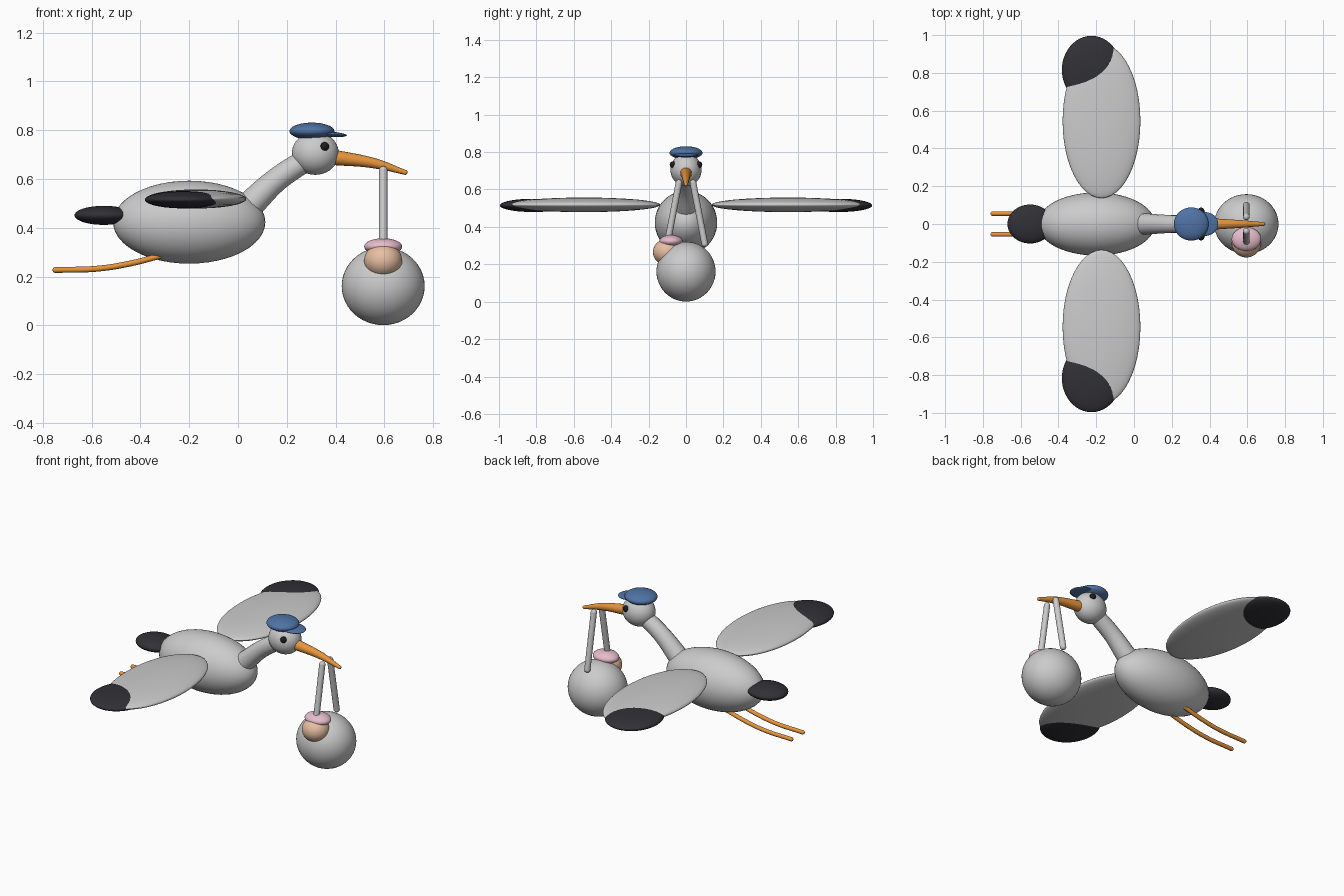
import bpy
from mathutils import Vector

if "Cube" in bpy.data.objects:
    bpy.data.objects.remove(bpy.data.objects["Cube"])


def material(name, r, g, b):
    m = bpy.data.materials.new(name)
    m.diffuse_color = (r, g, b, 1)
    m.use_nodes = True
    m.node_tree.nodes["Principled BSDF"].inputs["Base Color"].default_value = m.diffuse_color
    return m


BLACK = material("black", 0.03, 0.03, 0.037)
EYE = material("eye_black", 0.012, 0.012, 0.015)
ORANGE = material("orange", 0.8, 0.3, 0.045)
BLUE = material("blue", 0.08, 0.17, 0.38)
PINK = material("pink", 0.8, 0.5, 0.6)
SKIN = material("skin", 0.8, 0.52, 0.36)


def ellipsoid(name, center, radii, mat=None, tilt=0.0):
    bpy.ops.mesh.primitive_uv_sphere_add(segments=48, ring_count=24, radius=1,
                                         location=center, rotation=(0, tilt, 0))
    ob = bpy.context.object
    ob.name = name
    ob.scale = radii
    bpy.ops.object.shade_smooth()
    if mat:
        ob.data.materials.append(mat)
    return ob


def tube(name, points, radii, mat=None):
    """Smooth tapered tube through points, with rounded ends."""
    cu = bpy.data.curves.new(name, 'CURVE')
    cu.dimensions = '3D'
    cu.bevel_depth = 1
    cu.bevel_resolution = 6
    cu.use_fill_caps = True
    sp = cu.splines.new('BEZIER')
    sp.bezier_points.add(len(points) - 1)
    for bp, p, r in zip(sp.bezier_points, points, radii):
        bp.co = Vector(p)
        bp.radius = r
        bp.handle_left_type = bp.handle_right_type = 'AUTO'
    ob = bpy.data.objects.new(name, cu)
    bpy.context.collection.objects.link(ob)
    bpy.ops.object.select_all(action='DESELECT')
    ob.select_set(True)
    bpy.context.view_layer.objects.active = ob
    bpy.ops.object.convert(target='MESH')
    ob = bpy.context.object
    ob.data.materials.clear()
    if mat:
        ob.data.materials.append(mat)
    ends = [ellipsoid(name + "_end", points[i], (radii[i],) * 3, mat) for i in (0, -1)]
    bpy.ops.object.select_all(action='DESELECT')
    for o in ends + [ob]:
        o.select_set(True)
    bpy.context.view_layer.objects.active = ob
    bpy.ops.object.join()
    bpy.ops.object.shade_smooth_by_angle()
    ob.name = name
    return ob


# Bird body, tail, neck and head
ellipsoid("body", (-0.2, 0, 0.423), (0.312, 0.167, 0.17))
ellipsoid("tail", (-0.55, 0, 0.451), (0.12, 0.103, 0.039), BLACK)
tube("neck", [(0.05, 0, 0.495), (0.16, 0, 0.598), (0.29, 0, 0.685)],
     [0.057, 0.049, 0.046])
ellipsoid("head", (0.317, 0, 0.705), (0.096, 0.083, 0.088))
tube("beak", [(0.38, 0, 0.69), (0.56, 0, 0.664), (0.685, 0, 0.627)],
     [0.032, 0.021, 0.010], ORANGE)

# Cap
ellipsoid("cap", (0.303, 0, 0.796), (0.092, 0.088, 0.035), BLUE)
ellipsoid("cap_brim", (0.375, 0, 0.783), (0.071, 0.063, 0.011), BLUE, 0.06)

# Paired parts: wings, wing tips, eyes, legs, sling straps
for side, s in (("left", 1), ("right", -1)):
    ellipsoid(f"{side}_wing", (-0.172, s * 0.545, 0.518), (0.206, 0.408, 0.039))
    ellipsoid(f"{side}_wing_tip", (-0.225, s * 0.816, 0.515), (0.157, 0.18, 0.0355), BLACK)
    ellipsoid(f"{side}_eye", (0.355, s * 0.069, 0.733), (0.018, 0.018, 0.018), EYE)
    tube(f"{side}_leg", [(-0.30, s * 0.055, 0.29), (-0.445, s * 0.055, 0.253),
                         (-0.57, s * 0.055, 0.233), (-0.748, s * 0.055, 0.227)],
         [0.012] * 4, ORANGE)
    tube(f"{side}_strap", [(0.595, s * 0.038, 0.635), (0.595, s * 0.1, 0.31)],
         [0.0175, 0.0175])

# Bundle with baby
ellipsoid("bundle", (0.595, 0, 0.161), (0.17, 0.158, 0.16))
ellipsoid("baby_head", (0.595, -0.1, 0.265), (0.078, 0.077, 0.071), SKIN)
ellipsoid("baby_bonnet", (0.595, -0.08, 0.323), (0.078, 0.063, 0.034), PINK)
